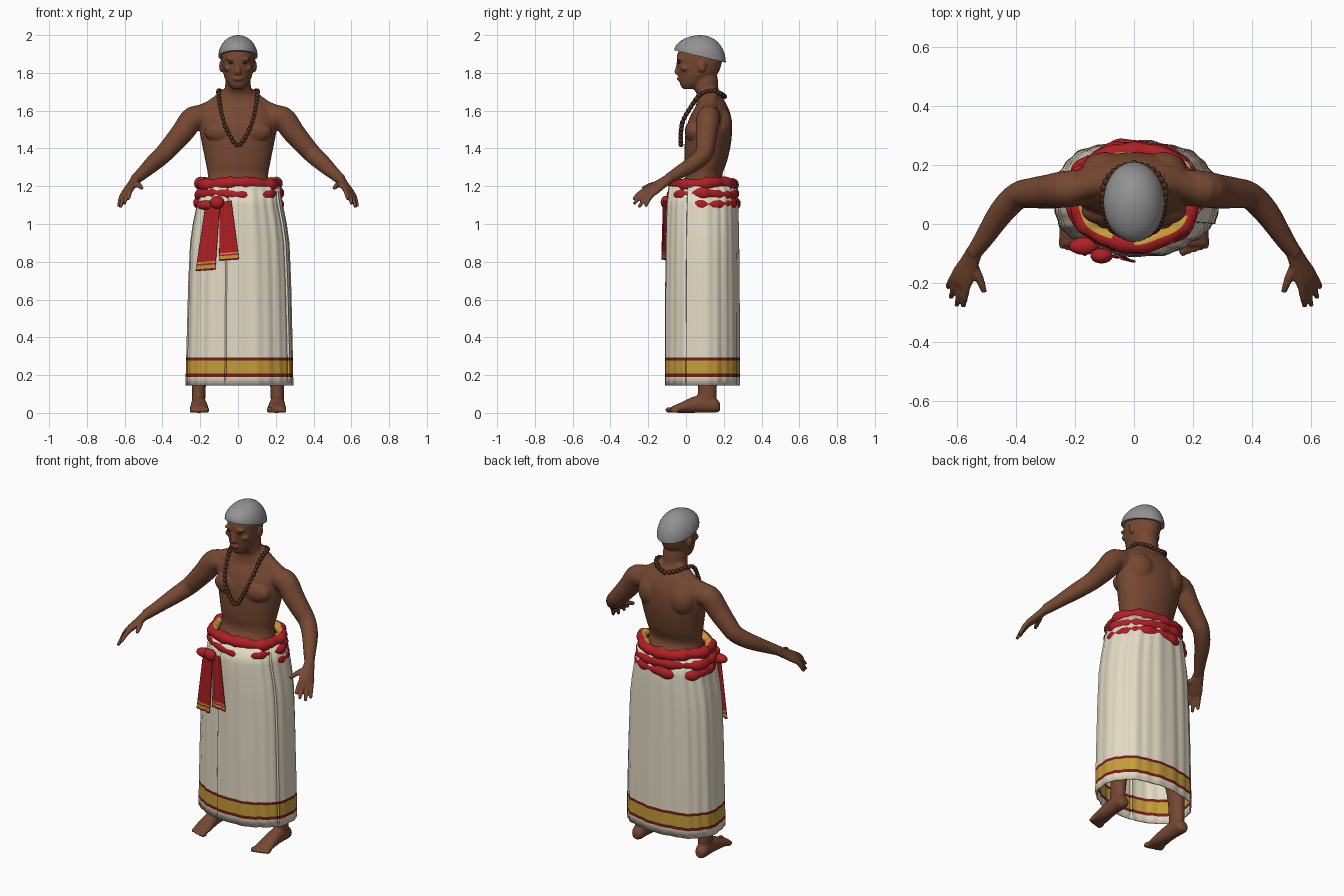
import bpy, bmesh, math
from mathutils import Vector, Matrix

cube = bpy.data.objects.get("Cube")
if cube:
    bpy.data.objects.remove(cube, do_unlink=True)


def material(name, rgb):
    mat = bpy.data.materials.new(name)
    mat.use_nodes = True
    mat.diffuse_color = (*rgb, 1)
    mat.node_tree.nodes["Principled BSDF"].inputs["Base Color"].default_value = (*rgb, 1)
    return mat


SKIN = material("brown skin", (0.18, 0.064, 0.031))
CREAM = material("cream cloth", (0.76, 0.70, 0.55))
GOLD = material("gold border", (0.56, 0.33, 0.04))
RED = material("red cloth", (0.43, 0.014, 0.018))
MAROON = material("maroon stripe", (0.17, 0.014, 0.012))
GREY = material("grey cap", (0.29, 0.29, 0.29))
WOOD = material("dark wood", (0.075, 0.03, 0.013))
EYE = material("dark eye", (0.05, 0.02, 0.012))

X, Y, Z = Vector((1, 0, 0)), Vector((0, 1, 0)), Vector((0, 0, 1))


def finish(name, bm, mats, rule=None, angle=40):
    """Turn a bmesh into a smooth-shaded object, colouring faces by a rule."""
    bmesh.ops.recalc_face_normals(bm, faces=bm.faces)
    mesh = bpy.data.meshes.new(name)
    bm.to_mesh(mesh)
    bm.free()
    for mat in mats:
        mesh.materials.append(mat)
    if rule:
        for face in mesh.polygons:
            face.material_index = rule(face)
    obj = bpy.data.objects.new(name, mesh)
    bpy.context.collection.objects.link(obj)
    bpy.ops.object.select_all(action="DESELECT")
    obj.select_set(True)
    bpy.context.view_layer.objects.active = obj
    bpy.ops.object.shade_smooth_by_angle(angle=math.radians(angle))
    return obj


def spline(rows, steps=4):
    """Smooth curve through tuples of any length."""
    rows = [Vector(r) for r in rows]
    out = []
    for i in range(len(rows) - 1):
        p, q = rows[i], rows[i + 1]
        o, r = rows[max(i - 1, 0)], rows[min(i + 2, len(rows) - 1)]
        for k in range(steps):
            t = k / steps
            out.append(p + (q - o) * t / 2 + (o * 2 - p * 5 + q * 4 - r) * t * t / 2
                       + (p * 3 - o - q * 3 + r) * t ** 3 / 2)
    return out + [rows[-1]]


def skin_rings(bm, rings, closed=False, caps=False):
    """Bridge rows of points with quads."""
    rows = [[bm.verts.new(p) for p in ring] for ring in rings]
    n = len(rows[0])
    for a, b in zip(rows, rows[1:] + (rows[:1] if closed else [])):
        for j in range(n):
            bm.faces.new((a[j], a[(j + 1) % n], b[(j + 1) % n], b[j]))
    if caps:
        bm.faces.new(rows[0])
        bm.faces.new(rows[-1])


def loft(bm, rows, side=X, axis=None, n=24, sx=1):
    """Elliptical tube; each row is x, y, z, radius along side, other radius."""
    rows = spline(rows)
    pts = [Vector((r[0] * sx, r[1], r[2])) for r in rows]
    rings = []
    for i, p in enumerate(pts):
        t = axis or (pts[min(i + 1, len(pts) - 1)] - pts[max(i - 1, 0)]).normalized()
        a = (side - t * side.dot(t)).normalized()
        b = t.cross(a)
        rings.append([p + a * rows[i][3] * math.cos(w) + b * rows[i][4] * math.sin(w)
                      for w in (math.tau * j / n for j in range(n))])
    skin_rings(bm, rings, caps=True)


def ball(bm, centre, size, u=16, v=10):
    bmesh.ops.create_uvsphere(bm, u_segments=u, v_segments=v, radius=1,
                              matrix=Matrix.Translation(centre) @ Matrix.Diagonal((*size, 1)))


# Body: torso, head and limbs fused into one skin
body = bmesh.new()
loft(body, [(0, .1, .8, .17, .12), (0, .1, 1.05, .18, .15), (0, .095, 1.17, .18, .145),
            (0, .095, 1.25, .16, .098), (0, .105, 1.33, .172, .112), (0, .115, 1.42, .19, .122),
            (0, .122, 1.5, .205, .122), (0, .13, 1.57, .21, .108), (0, .135, 1.62, .18, .086),
            (0, .13, 1.655, .135, .072), (0, .12, 1.69, .088, .064), (0, .105, 1.72, .07, .066),
            (0, .1, 1.77, .066, .068), (0, .095, 1.82, .06, .06)], axis=Z, n=40)
loft(body, [(0, .02, 1.715, .03, .035), (0, .03, 1.735, .05, .06), (0, .05, 1.77, .069, .086),
            (0, .065, 1.8, .078, .106), (0, .07, 1.84, .085, .116), (0, .072, 1.88, .088, .121),
            (0, .074, 1.92, .086, .112), (0, .075, 1.96, .066, .08), (0, .075, 1.98, .03, .045)],
     axis=Z, n=32)
loft(body, [(0, -.036, 1.862, .01, .012), (0, -.043, 1.83, .011, .012),
            (0, -.047, 1.803, .018, .014), (0, -.04, 1.79, .014, .01)], axis=Z)
ball(body, (0, -.036, 1.769), (.027, .013, .011))

FINGERS = [(-.03, (.58, -.28, 1.13)), (-.01, (.602, -.277, 1.105)),
           (.01, (.622, -.25, 1.088)), (.03, (.633, -.215, 1.092))]
for sx in (1, -1):
    across = Vector((.7 * sx, .5, -.45)).normalized()
    # Face, ears, chest and shoulders
    ball(body, (.036 * sx, -.034, 1.873), (.03, .016, .009))
    ball(body, (.05 * sx, .0, 1.825), (.027, .03, .02))
    ball(body, (.088 * sx, .085, 1.835), (.012, .022, .033))
    ball(body, (.085 * sx, .045, 1.49), (.095, .052, .062))
    ball(body, (.1 * sx, .18, 1.53), (.08, .065, .09))
    loft(body, [(.04, .135, 1.7, .035, .035), (.14, .13, 1.615, .042, .042),
                (.22, .115, 1.57, .055, .055)], Y, sx=sx)
    # Arm
    loft(body, [(.16, .125, 1.56, .06, .06), (.235, .118, 1.56, .062, .064),
                (.29, .11, 1.49, .058, .06), (.345, .105, 1.425, .052, .054),
                (.395, .095, 1.37, .046, .049), (.45, .04, 1.32, .043, .044),
                (.51, -.05, 1.265, .033, .033), (.545, -.1, 1.235, .025, .029)], Y, sx=sx)
    # Hand
    loft(body, [(.54, -.09, 1.24, .028, .024), (.56, -.135, 1.21, .036, .022),
                (.582, -.18, 1.18, .045, .02), (.592, -.205, 1.165, .042, .015)], across, sx=sx)
    for off, tip in FINGERS:
        base = Vector((.59, -.195, 1.17)) + Vector((across.x * sx, across.y, across.z)) * off
        mid = base.lerp(Vector(tip), .5) + Z * .006
        loft(body, [(*base, .014, .014), (*mid, .0125, .0125), (*tip, .009, .009)], across, n=12, sx=sx)
    loft(body, [(.55, -.135, 1.215, .018, .018), (.525, -.185, 1.205, .015, .015),
                (.508, -.232, 1.188, .01, .01)], across, n=12, sx=sx)
    # Leg
    loft(body, [(.1, .1, .88, .08, .09), (.14, .1, .6, .075, .08), (.18, .11, .4, .058, .066),
                (.2, .115, .25, .044, .054), (.208, .113, .13, .037, .05),
                (.208, .11, .04, .035, .05)], axis=-Z, sx=sx)
    # Foot and toes
    loft(body, [(.21, .18, .032, .02, .022), (.21, .155, .04, .036, .039), (.209, .1, .048, .038, .047),
                (.207, .04, .043, .042, .043), (.205, -.03, .027, .049, .027),
                (.204, -.075, .018, .046, .016)], axis=-Y, sx=sx)
    for i in range(5):
        x, r = .167 + .0195 * i, .0155 if i == 0 else .0115
        ball(body, (x * sx, -.085 + .006 * i, r), (r, .026, r))
skin = finish("body", body, [SKIN])
remesh = skin.modifiers.new("fuse", "REMESH")
remesh.mode = "VOXEL"
remesh.voxel_size = .0055
remesh.use_smooth_shade = True
soften = skin.modifiers.new("soften", "SMOOTH")
soften.factor, soften.iterations = .5, 5

# Eyes
eyes = bmesh.new()
for sx in (1, -1):
    ball(eyes, (.035 * sx, -.037, 1.853), (.014, .007, .006))
finish("eyes", eyes, [EYE])

# Cap: a dome whose rim dips towards the back
cap = bmesh.new()
rings = []
for i in range(13):
    lift = math.radians(89) * i / 12
    ring = []
    for j in range(40):
        w = math.tau * j / 40
        y = .075 + .136 * math.cos(lift) * math.sin(w)
        rim = 1.887 - .24 * (y - .075)
        ring.append((.104 * math.cos(lift) * math.cos(w), y, rim + (2 - rim) * math.sin(lift)))
    rings.append(ring)
skin_rings(cap, rings, caps=True)
finish("cap", cap, [GREY])

# Wrapped skirt with overlapping edges and a banded hem
FLAPS = [math.radians(-100), math.radians(-23)]
BANDS = [(.19, .208, 2), (.208, .278, 1), (.278, .294, 2)]


def power(v, e):
    return math.copysign(abs(v) ** e, v)


skirt = bmesh.new()
levels = [(.145, .279, .193), (.19, .278, .193), (.208, .278, .193), (.278, .276, .193),
          (.294, .276, .193), (.5, .271, .192), (.7, .266, .19), (.9, .257, .188),
          (1, .243, .186), (1.1, .223, .183), (1.2, .208, .172)]
rings = []
for z, rx, ry in levels:
    ring = []
    for j in range(180):
        w = math.tau * j / 180
        grow = sum(.012 * max(0, 1 - ((w - f) % math.tau) / 1.1) for f in FLAPS)
        grow += .003 * math.sin(9 * w + z) + .002 * math.sin(23 * w)
        ring.append((.004 + (rx + grow) * power(math.cos(w), .84),
                     .09 + (ry + grow) * power(math.sin(w), .84), z))
    rings.append(ring)
skin_rings(skirt, rings)
cloth = finish("skirt", skirt, [CREAM, GOLD, MAROON],
               lambda f: next((m for lo, hi, m in BANDS if lo < f.center.z < hi), 0))
cloth.modifiers.new("thickness", "SOLIDIFY").thickness = .006

# Rolled waist sash: three lumpy coils, the top one edged in gold
for k, (name, z0, cy, rx, ry) in enumerate([("upper_sash", 1.213, .09, .198, .158),
                                            ("middle_sash", 1.158, .092, .204, .16),
                                            ("lower_sash", 1.107, .1, .207, .155)]):
    coil = bmesh.new()
    rings = []
    for j in range(120):
        w = math.tau * j / 120
        r = .031 * (1 + .1 * math.sin(9 * w + 2 * k) + .06 * math.sin(17 * w + k))
        wob = .004 * math.sin(7 * w + k)
        ring = []
        for i in range(16):
            v = math.tau * i / 16
            out = wob + r * math.cos(v)
            ring.append((.002 + (rx + out) * math.cos(w), cy + (ry + out) * math.sin(w),
                         z0 + .006 * math.sin(3 * w + 2 * k) + r * math.sin(v)))
        rings.append(ring)
    skin_rings(coil, rings, closed=True)
    finish(name, coil, [RED, GOLD],
           lambda f: int(k == 0 and f.index % 16 in (4, 5, 6) and (f.index // 16) % 30 < 22))

# Knot and the two hanging sash ends
knot = bmesh.new()
ball(knot, (-.11, -.108, 1.115), (.038, .026, .034), 20, 12)
ball(knot, (-.17, -.075, 1.1), (.05, .03, .026), 20, 12)
finish("sash_knot", knot, [RED])
ROWS, COLS = 40, 12
for name, top, end, w0, w1, z1 in [("right_sash_end", -.132, -.172, .075, .105, .755),
                                   ("left_sash_end", -.065, -.047, .06, .105, .81)]:
    tail = bmesh.new()
    grid = []
    for i in range(ROWS + 1):
        t = i / ROWS
        line = []
        for j in range(COLS + 1):
            s = j / COLS - .5
            x = top + (end - top) * t + s * (w0 + (w1 - w0) * t)
            y = -.128 - .24 * x + .004 * math.sin(12 * s)
            line.append(tail.verts.new((x, y, 1.12 + (z1 - 1.12) * t + .008 * s)))
        grid.append(line)
    for a, b in zip(grid, grid[1:]):
        for j in range(COLS):
            tail.faces.new((a[j], a[j + 1], b[j + 1], b[j]))
    end_obj = finish(name, tail, [RED, GOLD],
                     lambda f: int(f.index // COLS in (ROWS - 5, ROWS - 3, ROWS - 2)))
    end_obj.modifiers.new("thickness", "SOLIDIFY").thickness = .007

# Bead necklace, spaced evenly along a drooping loop
half = [(0, .205, 1.675), (.06, .185, 1.69), (.1, .135, 1.706), (.103, .075, 1.685),
        (.092, .02, 1.61), (.075, -.018, 1.54), (.042, -.028, 1.465), (0, -.026, 1.415)]
path = spline(half + [(-x, y, z) for x, y, z in half[-2::-1]], 30)
beads = bmesh.new()
last = path[0] - Z
for p in path[:-8]:
    if (p - last).length >= .022:
        ball(beads, p, (.0125, .0125, .0125), 10, 8)
        last = p
finish("bead_necklace", beads, [WOOD])
